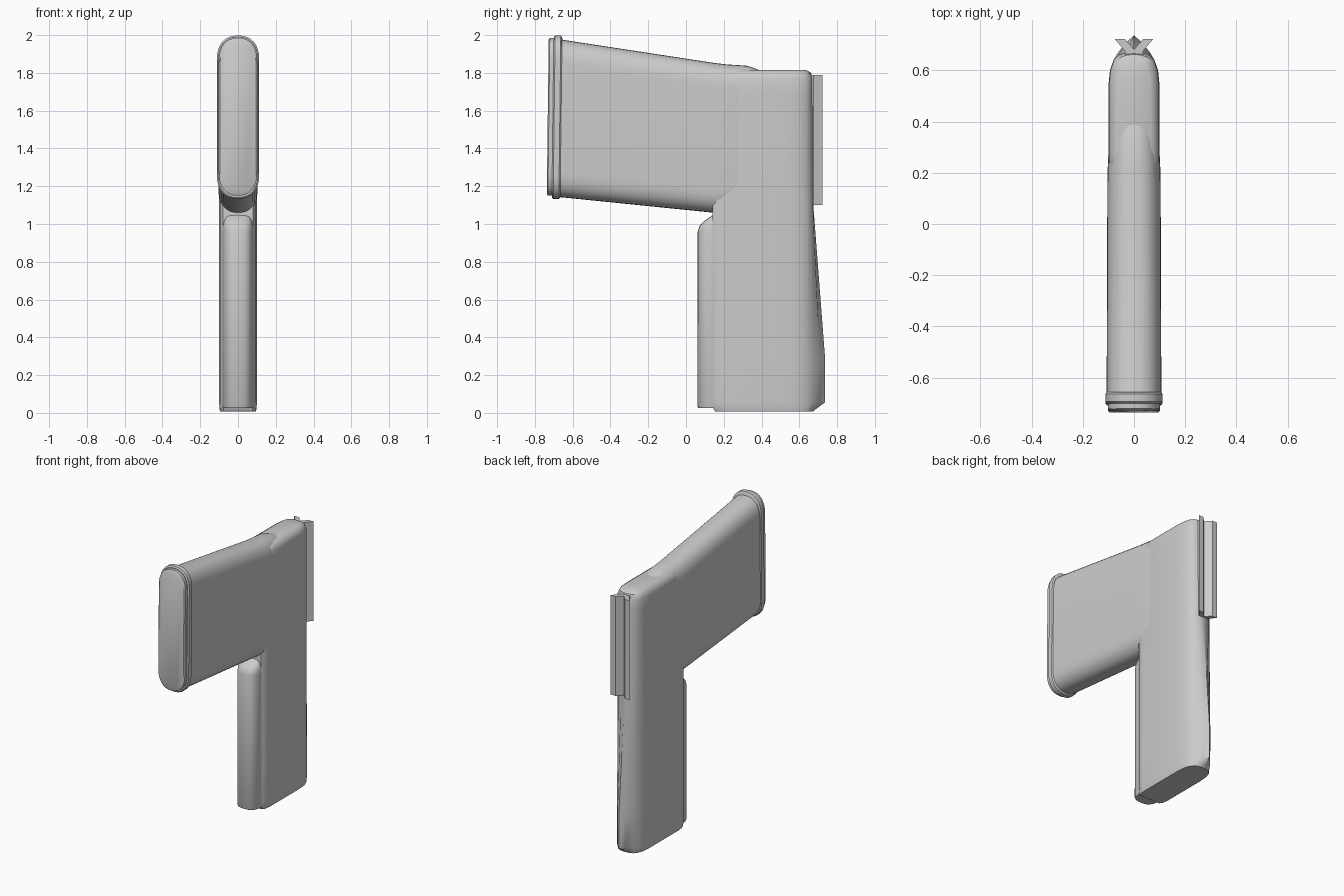
import bpy, bmesh, math

if "Cube" in bpy.data.objects:
    bpy.data.objects.remove(bpy.data.objects["Cube"])

grey = bpy.data.materials.new("light grey")
grey.use_nodes = True
colour = (0.6, 0.6, 0.6, 1)
grey.diffuse_color = colour
grey.node_tree.nodes["Principled BSDF"].inputs["Base Color"].default_value = colour


def loft(name, rings, angle=35):
    """Skin a list of closed rings and cap both ends."""
    bm = bmesh.new()
    loops = [[bm.verts.new(p) for p in ring] for ring in rings]
    n = len(loops[0])
    for a, b in zip(loops, loops[1:]):
        for i in range(n):
            j = (i + 1) % n
            bm.faces.new((a[i], a[j], b[j], b[i]))
    bm.faces.new(loops[0])
    bm.faces.new(loops[-1])
    bmesh.ops.recalc_face_normals(bm, faces=bm.faces)
    mesh = bpy.data.meshes.new(name)
    bm.to_mesh(mesh)
    bm.free()
    mesh.materials.append(grey)
    obj = bpy.data.objects.new(name, mesh)
    bpy.context.collection.objects.link(obj)
    bpy.ops.object.select_all(action="DESELECT")
    obj.select_set(True)
    bpy.context.view_layer.objects.active = obj
    bpy.ops.object.shade_smooth_by_angle(angle=math.radians(angle))
    return obj


def power(v, e):
    return math.copysign(abs(v) ** e, v)


def capsule(y, low, high, half, end=0.13, steps=16):
    """Upright rounded slot facing y, leaning very slightly."""
    ring = []
    for side, centre in ((1, high - end), (-1, low + end)):
        for i in range(steps + 1):
            t = math.pi * i / steps
            x = half * power(math.cos(t), 0.85) * side
            z = centre + side * end * power(math.sin(t), 0.85)
            ring.append((x, y + 0.012 * (z - 1.57), z))
    return ring


# Barrel, running back into the top of the grip
loft("barrel", [capsule(*r) for r in (
    (-0.69, 1.145, 1.98, 0.107),
    (0.15, 1.06, 1.852, 0.104),
    (0.21, 1.06, 1.845, 0.103),
    (0.32, 1.10, 1.838, 0.098),
    (0.40, 1.20, 1.81, 0.088))])

# Rim around the muzzle
loft("muzzle_rim", [capsule(*r) for r in (
    (-0.705, 1.14, 1.99, 0.105),
    (-0.698, 1.133, 1.998, 0.112),
    (-0.668, 1.133, 1.998, 0.112),
    (-0.66, 1.142, 1.985, 0.106))])

# Front cap
loft("muzzle_cap", [capsule(*r) for r in (
    (-0.732, 1.16, 1.975, 0.095),
    (-0.726, 1.15, 1.985, 0.102),
    (-0.69, 1.15, 1.985, 0.102))])


# Grip outline, right half from front to back
half_grip = [(0.08, 0.14), (0.094, 0.16), (0.1, 0.2), (0.1, 0.4), (0.1, 0.54),
             (0.094, 0.6), (0.08, 0.64), (0.06, 0.66), (0.03, 0.67)]


def grip_ring(z, back, front=0.14, width=1.0):
    right = []
    for x, y in half_grip + [(0, 0.672)]:
        y += (back - 0.67) * max(0, 1 - x / 0.075) if back > 0.67 else 0
        if back < 0.67 and y > 0.4:
            y = 0.4 + (y - 0.4) * (back - 0.4) / 0.27
        if y < 0.4:
            y = 0.4 - (0.4 - y) * (0.4 - front) / 0.26
        right.append((x * width, y, z))
    return right + [(-x, y, z) for x, y, z in reversed(right[:-1])]


loft("grip", [grip_ring(*r) for r in (
    (0.008, 0.672, 0.155, 0.95),
    (0.02, 0.685, 0.145, 0.98),
    (0.055, 0.733),
    (0.28, 0.735),
    (1.1, 0.672),
    (1.70, 0.67, 0.2),
    (1.77, 0.67, 0.2, 0.98),
    (1.80, 0.66, 0.22, 0.88),
    (1.815, 0.635, 0.26, 0.65))], 40)


# Rounded strip on the front of the grip
def strip_ring(z, front, half=0.082):
    arc = [math.pi * i / 14 for i in range(15)]
    return [(half * power(math.cos(t), 0.7),
             0.17 - (0.17 - front) * power(math.sin(t), 0.7), z) for t in arc]


loft("front_strip", [strip_ring(*r) for r in (
    (0.025, 0.065, 0.078),
    (0.035, 0.06),
    (0.96, 0.062),
    (0.99, 0.072, 0.08),
    (1.015, 0.095, 0.075),
    (1.05, 0.145, 0.065))])

# Notched sight rail on the back, a forked profile carried upward
fork = [(0.075, 0.722), (0.036, 0.722), (0, 0.682),
        (-0.036, 0.722), (-0.075, 0.722), (-0.035, 0.675),
        (-0.035, 0.64), (0.035, 0.64), (0.035, 0.675)]
loft("rear_rail", [[(x, y, z) for x, y in fork] for z in (1.1, 1.79)], 20)
